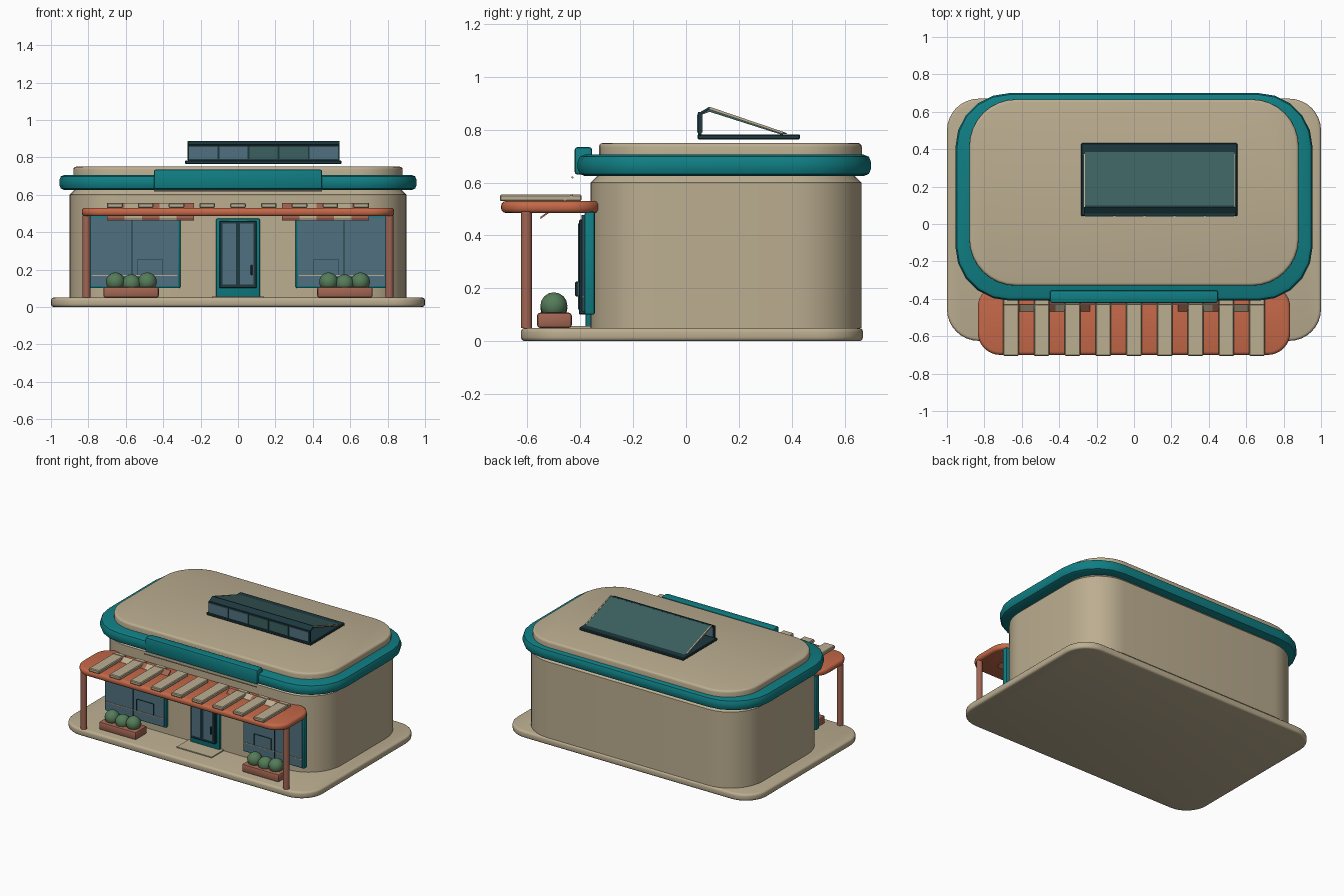
import bpy, bmesh, math
from mathutils import Vector

cube = bpy.data.objects.get("Cube")
if cube:
    bpy.data.objects.remove(cube, do_unlink=True)


def material(name, rgb):
    m = bpy.data.materials.new(name)
    m.use_nodes = True
    m.diffuse_color = (*rgb, 1)
    m.node_tree.nodes["Principled BSDF"].inputs["Base Color"].default_value = (*rgb, 1)
    return m


BEIGE = material("warm beige", (0.50, 0.42, 0.28))
TEAL = material("teal trim", (0.005, 0.21, 0.23))
TERRA = material("terracotta", (0.56, 0.14, 0.065))
CLAY = material("brown clay", (0.36, 0.13, 0.085))
LEAF = material("leaf green", (0.09, 0.20, 0.10))
GLASS = material("blue glass", (0.08, 0.165, 0.215))
ROOFGLASS = material("green glass", (0.045, 0.115, 0.115))
DARK = material("dark metal", (0.012, 0.04, 0.048))


def finish(bm, name, mat):
    """Turn a bmesh into a named object, smooth with sharp edges kept."""
    bmesh.ops.recalc_face_normals(bm, faces=bm.faces)
    me = bpy.data.meshes.new(name)
    bm.to_mesh(me)
    bm.free()
    me.materials.append(mat)
    for p in me.polygons:
        p.use_smooth = True
    me.set_sharp_from_angle(angle=math.radians(35))
    ob = bpy.data.objects.new(name, me)
    bpy.context.scene.collection.objects.link(ob)
    return ob


def box(name, mat, x, y, z, bevel=0.0, segs=2):
    """Box from (min, max) ranges, with optional rounded edges."""
    bm = bmesh.new()
    bmesh.ops.create_cube(bm, size=1)
    for v in bm.verts:
        v.co = Vector([(r[0] + r[1]) / 2 + c * (r[1] - r[0]) for c, r in zip(v.co, (x, y, z))])
    if bevel:
        bmesh.ops.bevel(bm, geom=bm.edges[:], offset=bevel, segments=segs,
                        profile=0.5, affect='EDGES')
    return finish(bm, name, mat)


def slab(name, mat, hx, y, z, radius, top=0.0, bottom=0.0, segs=3, corner=8):
    """Rounded rectangle in plan, extruded, with rounded top and bottom rims."""
    cy, hy = (y[0] + y[1]) / 2, (y[1] - y[0]) / 2
    bm = bmesh.new()
    outline = []
    for q, (sx, sy) in enumerate([(1, 1), (-1, 1), (-1, -1), (1, -1)]):
        for i in range(corner + 1):
            a = math.pi / 2 * (q + i / corner)
            outline.append(bm.verts.new((sx * (hx - radius) + radius * math.cos(a),
                                         cy + sy * (hy - radius) + radius * math.sin(a), z[0])))
    face = bm.faces.new(outline)
    up = bmesh.ops.extrude_face_region(bm, geom=[face], use_keep_orig=True)
    bmesh.ops.translate(bm, vec=(0, 0, z[1] - z[0]),
                        verts=[g for g in up["geom"] if isinstance(g, bmesh.types.BMVert)])
    bmesh.ops.recalc_face_normals(bm, faces=bm.faces)
    for level, size in ((z[1], top), (z[0], bottom)):
        if size:
            rim = [e for e in bm.edges if all(abs(v.co.z - level) < 1e-5 for v in e.verts)]
            bmesh.ops.bevel(bm, geom=rim, offset=size, segments=segs, profile=0.5, affect='EDGES')
    return finish(bm, name, mat)


def cylinder(name, mat, radius, a, b, sides=16):
    a, b = Vector(a), Vector(b)
    bm = bmesh.new()
    bmesh.ops.create_cone(bm, cap_ends=True, segments=sides, radius1=radius,
                          radius2=radius, depth=(b - a).length)
    turn = (b - a).to_track_quat('Z', 'Y').to_matrix()
    for v in bm.verts:
        v.co = turn @ v.co + (a + b) / 2
    return finish(bm, name, mat)


def prism(name, mat, x, profile):
    """Side profile of (y, z) points extruded along x."""
    bm = bmesh.new()
    left, right = [[bm.verts.new((px, *p)) for p in profile] for px in x]
    bm.faces.new(left)
    bm.faces.new(right)
    for i in range(len(profile)):
        j = (i + 1) % len(profile)
        bm.faces.new((left[i], left[j], right[j], right[i]))
    return finish(bm, name, mat)


# Main body
slab("base_slab", BEIGE, 1.0, (-0.625, 0.67), (0, 0.05), 0.17, 0.015, 0.015)
slab("walls", BEIGE, 0.9, (-0.362, 0.664), (0.05, 0.64), 0.26, 0.04, 0, segs=1)
slab("roof_band", TEAL, 0.955, (-0.41, 0.70), (0.625, 0.706), 0.29, 0.027, 0.027, segs=2, corner=5)
slab("roof_cap", BEIGE, 0.88, (-0.33, 0.666), (0.69, 0.75), 0.25, 0.015, 0)

# Blank sign panel and slim rail beneath it
box("sign_panel", TEAL, (-0.45, 0.45), (-0.422, -0.355), (0.63, 0.735), 0.012)
cylinder("sign_rail", BEIGE, 0.004, (-0.45, -0.43, 0.62), (0.45, -0.43, 0.62), 8)

# Canopy with slats and posts
slab("canopy", TERRA, 0.835, (-0.70, -0.325), (0.485, 0.53), 0.12, 0.018, 0.018)
for i in range(9):
    cx = (i - 4) * 0.1645
    box(f"canopy_slat_{i + 1}", BEIGE, (cx - 0.042, cx + 0.042), (-0.705, -0.395),
        (0.53, 0.555), 0.005, 1)

# Door
box("door_frame", TEAL, (-0.118, 0.118), (-0.38, -0.35), (0.05, 0.472), 0.008)
box("door_leaf", DARK, (-0.1, 0.1), (-0.405, -0.37), (0.1, 0.46), 0.004, 1)
for s, side in ((1, "left"), (-1, "right")):
    box(f"{side}_door_glass", GLASS, sorted((s * 0.012, s * 0.083)), (-0.409, -0.40), (0.12, 0.445))
box("door_handle", DARK, (0.068, 0.078), (-0.42, -0.405), (0.17, 0.225), 0.003, 1)
box("door_step", BEIGE, (-0.14, 0.14), (-0.50, -0.36), (0.05, 0.057))

for s, side in ((1, "left"), (-1, "right")):
    def span(a, b):
        return sorted((s * a, s * b))

    cylinder(f"{side}_post", CLAY, 0.021, (s * 0.81, -0.604, 0.05), (s * 0.81, -0.604, 0.49))

    # Shop window
    box(f"{side}_window_frame", TEAL, span(0.308, 0.798), (-0.384, -0.345), (0.1, 0.49), 0.008)
    box(f"{side}_window_glass", GLASS, span(0.32, 0.786), (-0.389, -0.38), (0.112, 0.478))
    box(f"{side}_window_mullion", DARK, span(0.563, 0.569), (-0.395, -0.385), (0.112, 0.478))
    box(f"{side}_window_rail", BEIGE, span(0.32, 0.786), (-0.393, -0.386), (0.166, 0.171))
    for k, (a, b, lo, hi) in enumerate(((0.40, 0.54, 0.251, 0.255), (0.40, 0.404, 0.166, 0.255),
                                        (0.536, 0.54, 0.166, 0.255))):
        box(f"{side}_window_hatch_{k + 1}", DARK, span(a, b), (-0.393, -0.386), (lo, hi))

    # Striped sloping shade
    for k in range(5):
        a = 0.235 + k * 0.093
        prism(f"{side}_shade_stripe_{k + 1}", BEIGE if k % 2 else CLAY, span(a, a + 0.093),
              [(-0.43, 0.557), (-0.43, 0.549), (-0.55, 0.463), (-0.55, 0.471)])

    # Planter with three round shrubs
    box(f"{side}_planter", CLAY, span(0.423, 0.72), (-0.564, -0.432), (0.05, 0.108), 0.012)
    for k in range(3):
        bm = bmesh.new()
        bmesh.ops.create_uvsphere(bm, u_segments=12, v_segments=8, radius=0.051)
        top = 0.124 if k == 1 else 0.134
        bmesh.ops.translate(bm, verts=bm.verts, vec=(s * (0.485 + k * 0.085), -0.5, top))
        finish(bm, f"{side}_shrub_{k + 1}", LEAF)

# Roof skylight: base, front panes, sloping glass and edge strips
box("skylight_base", DARK, (-0.283, 0.553), (0.043, 0.432), (0.764, 0.783), 0.004, 1)
box("skylight_front_frame", DARK, (-0.268, 0.542), (0.046, 0.058), (0.78, 0.868))
for i in range(5):
    a = -0.261 + i * 0.161
    box(f"skylight_pane_{i + 1}", ROOFGLASS if i in (2, 3) else GLASS,
        (a, a + 0.151), (0.041, 0.063), (0.79, 0.858))
slope = [(0.044, 0.86), (0.09, 0.884), (0.385, 0.786), (0.36, 0.782), (0.09, 0.868), (0.058, 0.857)]
prism("skylight_slope", ROOFGLASS, (-0.262, 0.536), slope)
prism("skylight_cap", DARK, (-0.268, 0.542), [(0.042, 0.86), (0.088, 0.887), (0.098, 0.884), (0.058, 0.858)])
for name, x in (("right", (-0.27, -0.262)), ("left", (0.536, 0.544))):
    prism(f"skylight_{name}_edge", BEIGE, x,
          [(0.09, 0.887), (0.375, 0.79), (0.36, 0.786), (0.088, 0.877)])
